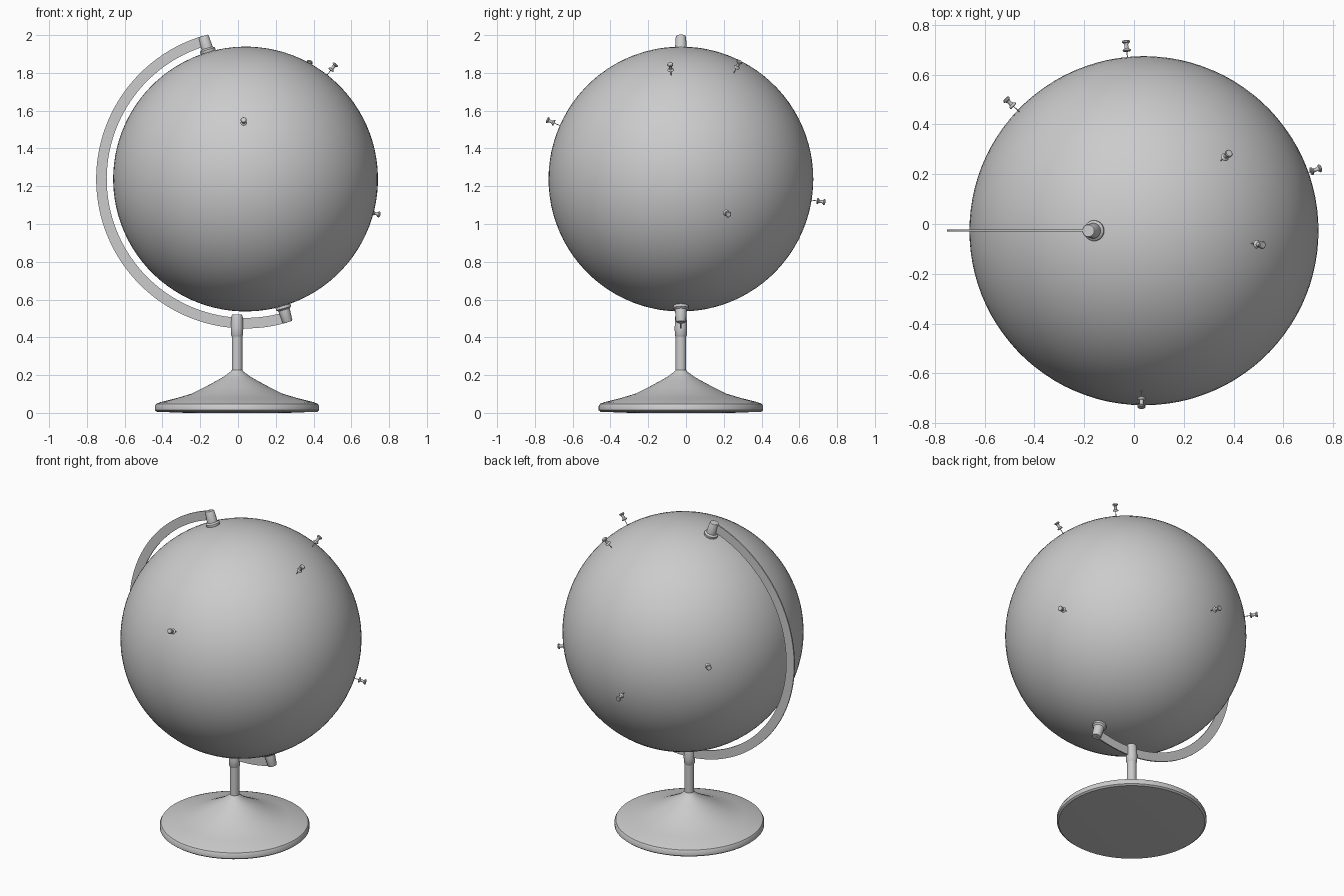
import bpy, bmesh, math
from mathutils import Vector

if "Cube" in bpy.data.objects:
    bpy.data.objects.remove(bpy.data.objects["Cube"])

C = Vector((0.04, -0.027, 1.238))   # globe centre
R = 0.701
TILT = math.radians(16.4)
AXIS = Vector((-math.sin(TILT), 0, math.cos(TILT)))


def finish(bm, name, angle=35):
    bmesh.ops.recalc_face_normals(bm, faces=bm.faces)
    me = bpy.data.meshes.new(name)
    bm.to_mesh(me)
    bm.free()
    ob = bpy.data.objects.new(name, me)
    bpy.context.collection.objects.link(ob)
    bpy.ops.object.select_all(action='DESELECT')
    ob.select_set(True)
    bpy.context.view_layer.objects.active = ob
    bpy.ops.object.shade_smooth_by_angle(angle=math.radians(angle))
    return ob


def lathe(name, profile, origin, direction=Vector((0, 0, 1)), sides=32):
    """Revolve (radius, height) points around direction, starting at origin."""
    bm = bmesh.new()
    rings = []
    for r, h in profile:
        rings.append([bm.verts.new((r * math.cos(2 * math.pi * i / sides),
                                    r * math.sin(2 * math.pi * i / sides), h))
                      for i in range(sides)])
    for a, b in zip(rings, rings[1:]):
        for i in range(sides):
            j = (i + 1) % sides
            bm.faces.new((a[i], a[j], b[j], b[i]))
    bm.faces.new(rings[0][::-1])
    bm.faces.new(rings[-1])
    ob = finish(bm, name)
    ob.location = origin
    ob.rotation_mode = 'QUATERNION'
    ob.rotation_quaternion = Vector((0, 0, 1)).rotation_difference(direction)
    return ob


# Globe ball, poles on the tilted axis
bm = bmesh.new()
bmesh.ops.create_uvsphere(bm, u_segments=96, v_segments=48, radius=R)
ball = finish(bm, "globe_ball")
ball.location = C
ball.rotation_euler = (0, -TILT, 0)

# Thin flat half-ring arm from pole to pole
bm = bmesh.new()
N, HALF = 72, 0.004
rows = []
for k in range(N + 1):
    a = math.pi / 2 + TILT + math.pi * k / N
    d = Vector((math.cos(a), 0, math.sin(a)))
    rows.append([bm.verts.new(C + d * r + Vector((0, y, 0)))
                 for r, y in ((0.735, -HALF), (0.791, -HALF), (0.791, HALF), (0.735, HALF))])
for a, b in zip(rows, rows[1:]):
    for i in range(4):
        j = (i + 1) % 4
        bm.faces.new((a[i], a[j], b[j], b[i]))
bm.faces.new(rows[0])
bm.faces.new(rows[-1])
finish(bm, "meridian_arm")

# Pivot caps at both poles
cap = [(0.036, 0.69), (0.041, 0.704), (0.041, 0.714), (0.031, 0.722),
       (0.027, 0.785), (0.024, 0.79)]
lathe("top_pivot", cap, C, AXIS)
lathe("bottom_pivot", cap, C, -AXIS)

# Stand: flared base, post and collar
foot = Vector((-0.005, C.y, 0))
lathe("stand_base", [(0.27, 0), (0.425, 0.006), (0.435, 0.014), (0.435, 0.036),
                     (0.428, 0.048), (0.405, 0.057), (0.32, 0.078), (0.24, 0.102),
                     (0.17, 0.137), (0.105, 0.172), (0.07, 0.192), (0.035, 0.218), (0.028, 0.228)],
      foot, sides=64)
lathe("stand_post", [(0.028, 0.21), (0.028, 0.42)], foot)
lathe("stand_collar", [(0.028, 0.405), (0.032, 0.412), (0.033, 0.45), (0.030, 0.51),
                       (0.026, 0.52)], foot)

# Push pins: needle tip, flange, waist and head, pointing outward
pin = [(0.002, 0.68), (0.002, 0.732), (0.015, 0.733), (0.017, 0.736), (0.015, 0.740),
       (0.009, 0.744), (0.0075, 0.758), (0.011, 0.766), (0.016, 0.769),
       (0.016, 0.774), (0.013, 0.777)]
spots = [(-0.01, -0.69, 0.305), (0.46, -0.055, 0.587), (0.335, 0.305, 0.61),
         (0.69, 0.245, -0.183), (-0.07, 0.735, -0.118), (-0.54, 0.515, 0.115)]
for n, s in enumerate(spots):
    lathe(f"push_pin_{n + 1}", pin, C, Vector(s).normalized(), sides=20)
